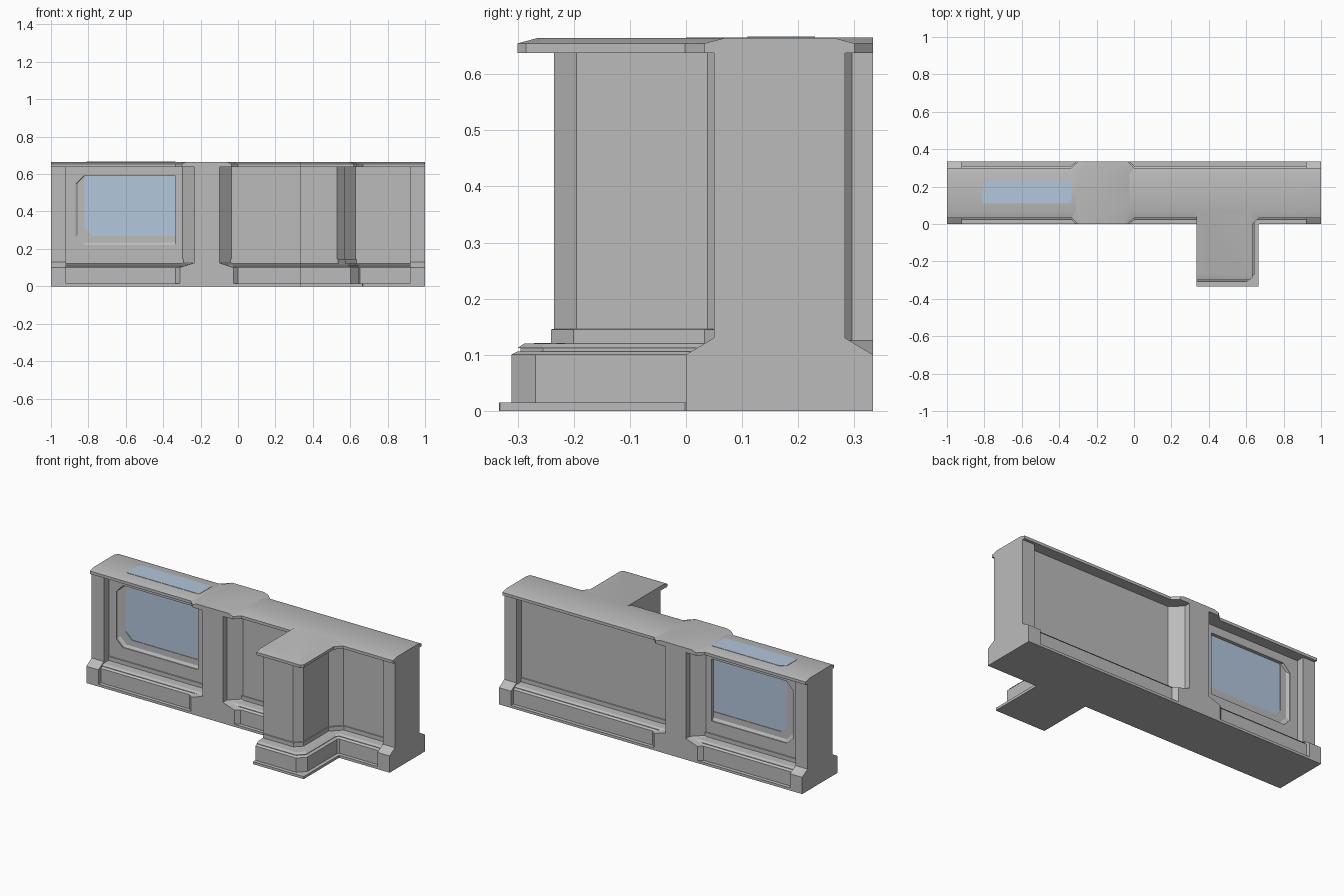
import bpy, bmesh

if "Cube" in bpy.data.objects:
    bpy.data.objects.remove(bpy.data.objects["Cube"], do_unlink=True)


def material(name, color):
    m = bpy.data.materials.new(name)
    m.use_nodes = True
    m.diffuse_color = color
    m.node_tree.nodes["Principled BSDF"].inputs["Base Color"].default_value = color
    return m


GREY = material("wall grey", (0.50, 0.50, 0.50, 1))
BLUE = material("glass blue", (0.45, 0.57, 0.72, 1))
T = 1 / 3          # wall thickness and grid tile
PX = -T / 2        # pillar centre


def loft(name, rings, mat=GREY, smooth=False):
    """Skin equal-length rings and cap both ends."""
    bm = bmesh.new()
    loops = [[bm.verts.new(p) for p in r] for r in rings]
    n = len(loops[0])
    for a, b in zip(loops, loops[1:]):
        for i in range(n):
            j = (i + 1) % n
            bm.faces.new((a[i], a[j], b[j], b[i]))
    bm.faces.new(loops[0][::-1])
    bm.faces.new(loops[-1])
    bmesh.ops.recalc_face_normals(bm, faces=bm.faces)
    me = bpy.data.meshes.new(name)
    bm.to_mesh(me)
    bm.free()
    me.materials.append(mat)
    ob = bpy.data.objects.new(name, me)
    bpy.context.collection.objects.link(ob)
    if smooth:
        bpy.ops.object.select_all(action='DESELECT')
        ob.select_set(True)
        bpy.context.view_layer.objects.active = ob
        bpy.ops.object.shade_smooth_by_angle(angle=0.52)
    return ob


def plan(d, z, c, k, end):
    """Wall with side branch, inset by d; c = outer and k = inner corner cut."""
    r, f = 2 * T - d, d - T
    pts = [(-end, d), (T, d), (T, f), (r - c, f), (r, f + c), (r, d - k),
           (r + k, d), (end, d), (end, T - d), (-end, T - d)]
    return [(x, y, z) for x, y in pts]


# Stepped plinth
plinth = [(0, 0, .002, .002), (0, .015, .002, .002), (.022, .015, .043, .008),
          (.022, .1, .043, .008), (.033, .106, .04, .015), (.038, .106, .04, .015),
          (.038, .112, .04, .015), (.033, .112, .04, .015), (.045, .12, .04, .02),
          (.093, .121, .04, .06), (.093, .145, .04, .06), (.098, .146, .04, .06)]
loft("plinth", [plan(*p, .995) for p in plinth])

# Wall body
wall = loft("wall", [plan(.098, z, .04, .06, .995) for z in (.14, .645)])

# Roof slab with sloped rim
loft("roof", [plan(.033, .638, .015, .035, 1), plan(.033, .655, .015, .035, 1),
              plan(.07, .665, .015, .035, 1)], smooth=True)


# Pillar and its cap, symmetric in x and y
def octagon(half, z):
    right = [(PX + w, y) for w, y in half]
    front = [(2 * PX - x, y) for x, y in right] + right[::-1]
    back = [(x, T - y) for x, y in front[::-1]]
    return [(x, y, z) for x, y in front + back]


foot = [(.168, .05), (.168, .022), (.143, 0)]
shaft = [(.131, .098), (.067, .037), (.067, 0)]
loft("pillar", [octagon(foot, 0), octagon(foot, .1),
                octagon(shaft, .125), octagon(shaft, .65)])
cap = [(.168, .07), (.168, .033), (.133, 0)]
cap_top = [(.14, .09), (.14, .06), (.105, 0)]
loft("pillar_cap", [octagon(cap, .638), octagon(cap, .655),
                    octagon(cap_top, .6655)], smooth=True)

# End posts with sloped feet
side = [(0, 0), (0, .1), (.05, .13), (.05, .645)]
side += [(T - y, z) for y, z in side[::-1]]
for s, label in ((1, "left"), (-1, "right")):
    loft(label + "_end_post", [[(s * x, y, z) for y, z in side] for x in (.92, 1)])


# Window opening, stepped from both sides
def frame(o, y):
    l, r, b, t = -.87 + o, -T, .22 + o, .59
    ct = .045 - .7 * o
    pts = [(l + .04, b), (r, b), (r, t), (l + ct, t), (l, t - ct), (l, b + .04)]
    return [(x, y, z) for x, z in pts]


steps = [(0, .08), (0, .104), (.015, .114), (.05, .1145), (.05, .13)]
steps += [(o, T - y) for o, y in steps[::-1]]
cutter = loft("window_cutter", [frame(*p) for p in steps])
cutter.hide_render = True
cutter.display_type = 'WIRE'
cut = wall.modifiers.new("window", 'BOOLEAN')
cut.operation = 'DIFFERENCE'
cut.solver = 'EXACT'
cut.object = cutter
# Bake the opening so the helper can go
bpy.context.view_layer.update()
baked = bpy.data.meshes.new_from_object(
    wall.evaluated_get(bpy.context.evaluated_depsgraph_get()))
wall.modifiers.clear()
wall.data = baked
bpy.data.objects.remove(cutter, do_unlink=True)

# Glazing: window block and roof light
loft("window_glass", [frame(.049, y) for y in (.118, T - .118)], BLUE)
roof_light = [(-.81, .11), (-T, .11), (-T, .23), (-.78, .23), (-.81, .21)]
loft("roof_light", [[(x, y, z) for x, y in roof_light] for z in (.66, .667)], BLUE)
